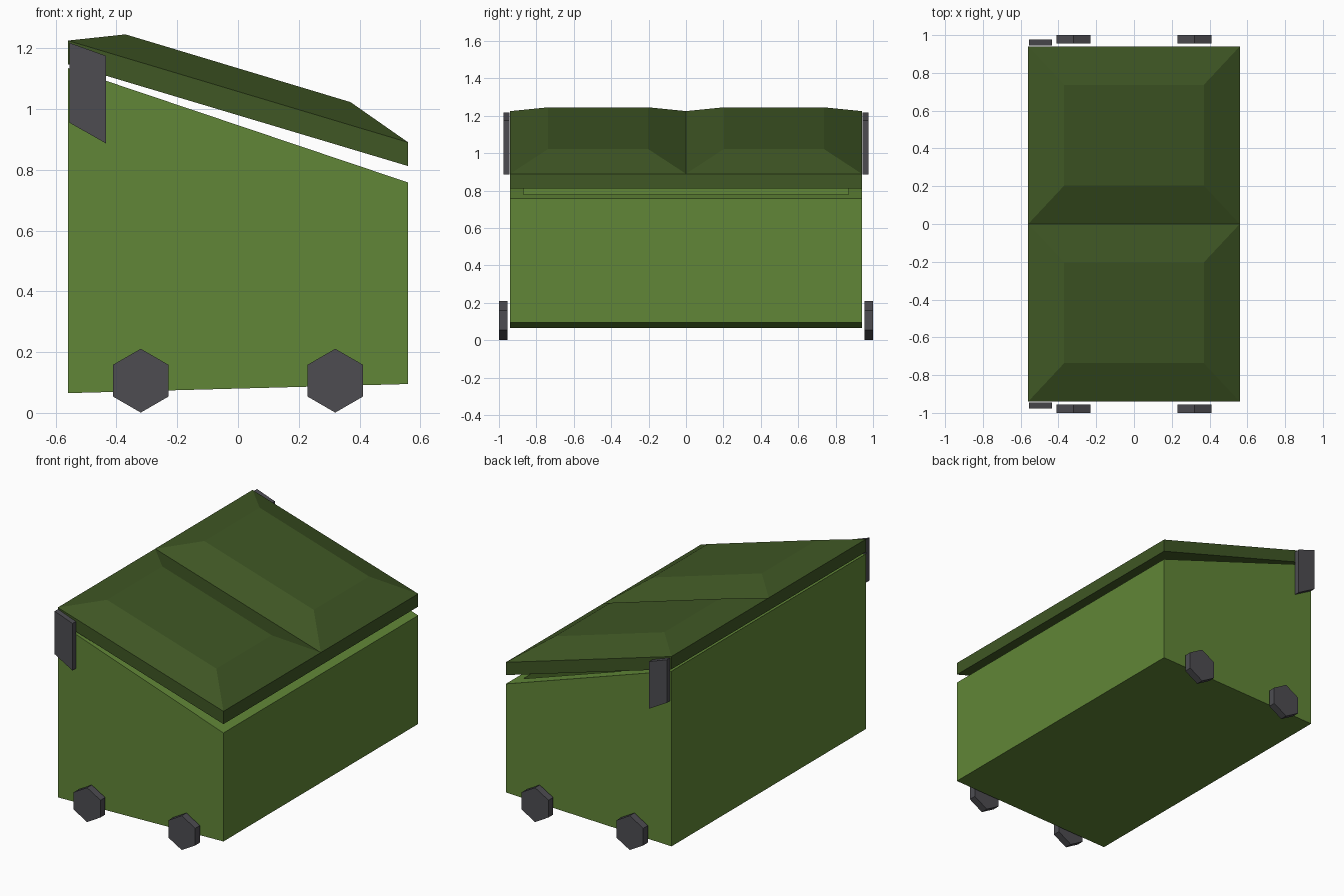
import bpy, bmesh, math
from mathutils import Matrix

cube = bpy.data.objects.get("Cube")
if cube:
    bpy.data.objects.remove(cube, do_unlink=True)


def material(name, rgb):
    m = bpy.data.materials.new(name)
    m.use_nodes = True
    m.diffuse_color = (*rgb, 1)
    m.node_tree.nodes["Principled BSDF"].inputs["Base Color"].default_value = (*rgb, 1)
    return m


LIGHT_GREEN = material("light green", (0.119, 0.24, 0.038))
DARK_GREEN = material("dark green", (0.05, 0.095, 0.018))
GREY = material("dark grey", (0.075, 0.073, 0.083))


def finish(name, bm, mat):
    bmesh.ops.recalc_face_normals(bm, faces=bm.faces)
    mesh = bpy.data.meshes.new(name)
    bm.to_mesh(mesh)
    bm.free()
    mesh.materials.append(mat)
    obj = bpy.data.objects.new(name, mesh)
    bpy.context.collection.objects.link(obj)
    return obj


def prism(profile, y0, y1):
    """Extrude an x-z profile along y."""
    bm = bmesh.new()
    face = bm.faces.new([bm.verts.new((x, y0, z)) for x, z in profile])
    new = bmesh.ops.extrude_face_region(bm, geom=[face])["geom"]
    verts = [v for v in new if isinstance(v, bmesh.types.BMVert)]
    bmesh.ops.translate(bm, verts=verts, vec=(0, y1 - y0, 0))
    bmesh.ops.recalc_face_normals(bm, faces=bm.faces)
    return bm


def top_face(bm):
    bm.normal_update()
    return max(bm.faces, key=lambda f: f.normal.z)


HALF_X, HALF_Y = 0.56, 0.94

# Body: sloped bin with an open top inside a rim
bm = prism([(-HALF_X, 0.065), (HALF_X, 0.095), (HALF_X, 0.758), (-HALF_X, 1.135)],
           -HALF_Y, HALF_Y)
opening = top_face(bm)
bmesh.ops.inset_region(bm, faces=[opening], thickness=0.1)
floor = bmesh.ops.extrude_discrete_faces(bm, faces=[opening])["faces"][0]
for v in floor.verts:
    v.co.z = 0.15
finish("body", bm, LIGHT_GREEN)

# Lids: two sloped slabs, each with a raised bevelled panel
for name, y0, y1 in (("right_lid", -HALF_Y, 0), ("left_lid", 0, HALF_Y)):
    bm = prism([(-HALF_X, 1.147), (HALF_X, 0.812), (HALF_X, 0.89), (-HALF_X, 1.225)], y0, y1)
    panel = bmesh.ops.extrude_discrete_faces(bm, faces=[top_face(bm)])["faces"][0]
    mid = (y0 + y1) / 2
    for v in panel.verts:
        x = math.copysign(0.37, v.co.x)
        v.co = (x, mid + math.copysign(0.267, v.co.y - mid), 1.134 - 0.301 * x)
    finish(name, bm, DARK_GREEN)

for side, s in (("right", -1), ("left", 1)):
    # Hinge plates at the high end
    bm = prism([(-0.555, 0.955), (-0.435, 0.887), (-0.435, 1.175), (-0.555, 1.218)],
               s * 0.945, s * 0.977)
    finish(side + "_hinge", bm, GREY)

    # Six-sided wheels
    for end, x in (("back", -0.32), ("front", 0.32)):
        bm = bmesh.new()
        bmesh.ops.create_cone(bm, cap_ends=True, segments=6, radius1=0.105,
                              radius2=0.105, depth=0.045)
        bmesh.ops.transform(bm, verts=bm.verts, matrix=Matrix.Translation(
            (x, s * 0.9775, 0.106)) @ Matrix.Rotation(math.pi / 2, 4, "X"))
        top = max(v.co.z for v in bm.verts)
        if top < 0.205:  # point a corner straight up
            bmesh.ops.rotate(bm, verts=bm.verts, cent=(x, 0, 0.106),
                             matrix=Matrix.Rotation(math.pi / 6, 3, "Y"))
        finish(f"{side}_{end}_wheel", bm, GREY)
